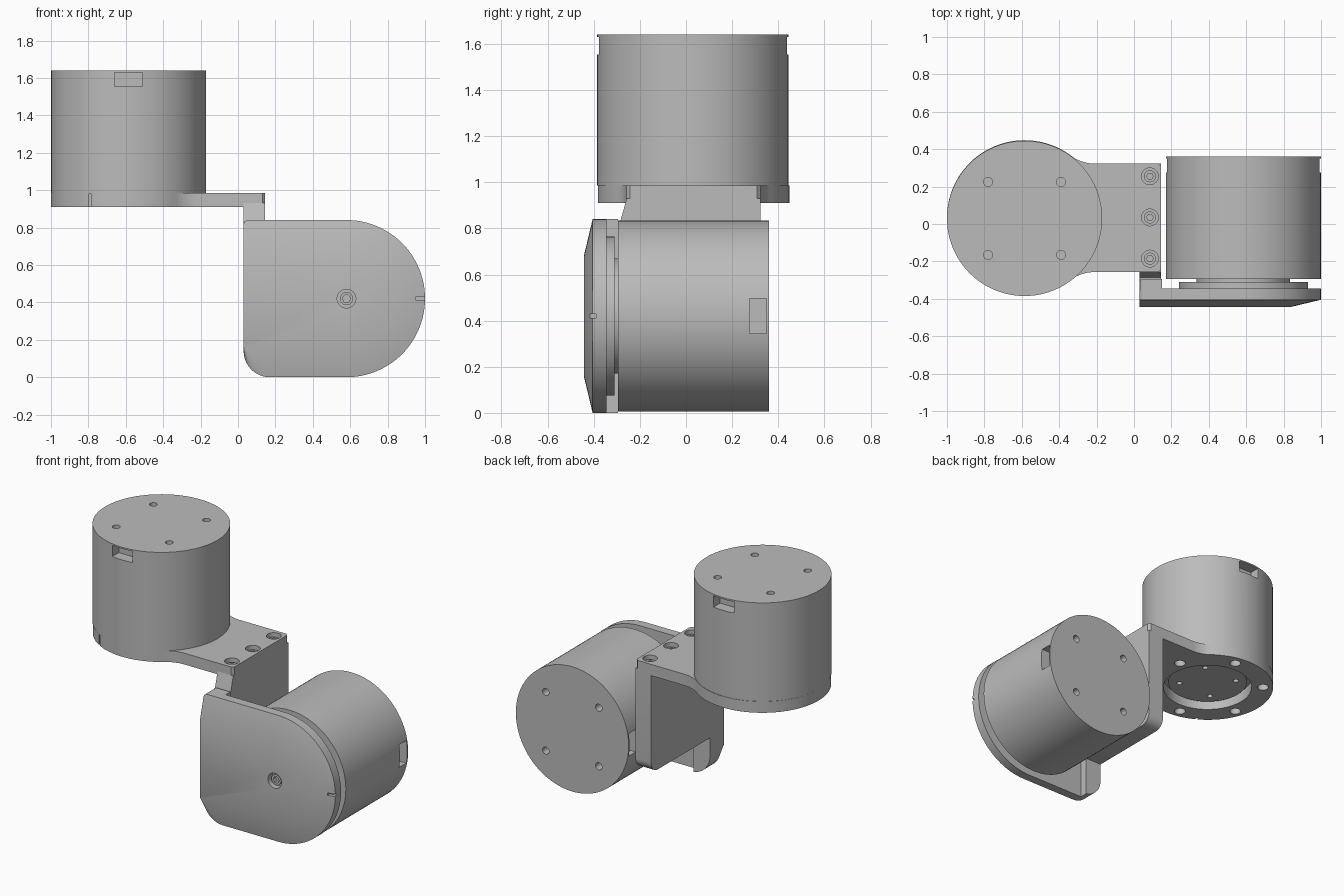
import bpy, bmesh
from math import sin, cos, pi, radians
from mathutils import Matrix, Vector

if "Cube" in bpy.data.objects:
    bpy.data.objects.remove(bpy.data.objects["Cube"])

grey = bpy.data.materials.new("machined grey")
grey.use_nodes = True
grey.diffuse_color = (0.5, 0.5, 0.5, 1)
grey.node_tree.nodes["Principled BSDF"].inputs["Base Color"].default_value = grey.diffuse_color

R = 0.415                                    # motor radius
TO_Y = Matrix.Rotation(-pi / 2, 4, 'X')      # local z -> +y
UPPER = Matrix.Translation((-0.585, 0.03, 0.985))
LOWER = Matrix.Translation((0.585, -0.295, 0.42)) @ TO_Y @ Matrix.Rotation(pi / 2, 4, 'Z')


def make(name, bm, matrix=Matrix()):
    bmesh.ops.recalc_face_normals(bm, faces=bm.faces)
    mesh = bpy.data.meshes.new(name)
    bm.to_mesh(mesh)
    bm.free()
    mesh.transform(matrix)
    mesh.materials.append(grey)
    ob = bpy.data.objects.new(name, mesh)
    bpy.context.collection.objects.link(ob)
    return ob


def loft(name, rings, matrix=Matrix()):
    """Closed solid through rings that share a point count."""
    bm = bmesh.new()
    rows = [[bm.verts.new(p) for p in ring] for ring in rings]
    n = len(rows[0])
    bm.faces.new(rows[0])
    bm.faces.new(rows[-1])
    for a, b in zip(rows, rows[1:]):
        for i in range(n):
            bm.faces.new((a[i], a[(i + 1) % n], b[(i + 1) % n], b[i]))
    return make(name, bm, matrix)


def arc(cx, cy, r, a0, a1, n):
    return [(cx + r * cos(radians(a0 + (a1 - a0) * i / n)),
             cy + r * sin(radians(a0 + (a1 - a0) * i / n))) for i in range(n + 1)]


def disc(name, r, z0, z1, matrix=Matrix(), at=(0, 0), sides=96):
    pts = arc(*at, r, 0, 360, sides)[:-1]
    return loft(name, [[(x, y, z) for x, y in pts] for z in (z0, z1)], matrix)


def box(name, lo, hi, matrix=Matrix()):
    corners = [(lo[0], lo[1]), (hi[0], lo[1]), (hi[0], hi[1]), (lo[0], hi[1])]
    return loft(name, [[(x, y, z) for x, y in corners] for z in (lo[2], hi[2])], matrix)


def cut(ob, cutters):
    bpy.context.view_layer.objects.active = ob
    for c in cutters:
        c.hide_render = True
        mod = ob.modifiers.new("cut", 'BOOLEAN')
        mod.operation, mod.solver, mod.object = 'DIFFERENCE', 'EXACT', c
        bpy.ops.object.modifier_apply(modifier=mod.name)
        bpy.data.objects.remove(c)


def hole(r, z0, z1, matrix=Matrix(), at=(0, 0), sides=24):
    return disc("cutter", r, z0, z1, matrix, at, sides)


# Motor housings with two connector slots and four end holes
for name, m in (("upper_motor", UPPER), ("lower_motor", LOWER)):
    body = disc(name + "_housing", R, 0, 0.655, m)
    cuts = [hole(0.024, 0.6, 0.7, m, (sx * 0.195, sy * 0.195))
            for sx in (-1, 1) for sy in (-1, 1)]
    for s in (-1, 1):
        ys = sorted((s * 0.34, s * 0.5))
        cuts.append(box("cutter", (-0.075, ys[0], 0.57), (0.075, ys[1], 0.645), m))
    cut(body, cuts)

# Output horns
horn = disc("upper_horn", 0.25, -0.035, 0.01, UPPER)
cut(horn, [hole(0.018, -0.1, -0.015, UPPER, (0.18 * cos(a), 0.18 * sin(a)), 16)
           for a in (pi / 4 + k * pi / 2 for k in range(4))])
disc("lower_horn_neck", 0.25, -0.03, 0.01, LOWER)
disc("lower_horn", 0.345, -0.06, -0.015, LOWER)

# Mounting flange: ring round the upper motor with a filleted neck
upper_side = [(0.13, 0.29), (-0.22, 0.29), (-0.25, 0.293), (-0.285, 0.303), (-0.31, 0.314)]
outline = [(0.145, -0.275), (0.145, 0.275)] + upper_side
outline += [(x - 0.585, y) for x, y in arc(0, 0, R, 52, 308, 72)]
outline += [(x, -y) for x, y in reversed(upper_side)]
flange = loft("mounting_flange", [[(x, y + 0.033, z) for x, y in outline] for z in (0.91, 0.985)])
cuts = [hole(0.28, -0.2, 0.1, UPPER, sides=96)]
cuts += [hole(0.035, -0.2, -0.03, UPPER, (0.352 * cos(a), 0.352 * sin(a)))
         for a in (radians(20 + 60 * k) for k in range(6))]
cuts.append(box("cutter", (-0.797, -0.45, 0.8), (-0.783, -0.31, 0.98)))
SCREWS = [(0.085, y) for y in (-0.185, 0.035, 0.255)]
cuts += [hole(0.045, 0.94, 1.1, at=p, sides=32) for p in SCREWS]
cut(flange, cuts)
for i, (x, y) in enumerate(SCREWS):
    ring = disc("bracket_screw_%d" % (i + 1), 0.032, 0.93, 0.962, at=(x, y), sides=32)
    cut(ring, [hole(0.018, 0.945, 1, at=(x, y), sides=6)])

# Upright wall of the bracket, profile in y-z
wall = [(0.323, 0.93), (0.323, 0.33)]
wall += arc(0.253, 0.33, 0.07, 0, -90, 8)[1:]
wall += [(-0.3, 0.26), (-0.36, 0.26), (-0.36, 0.82), (-0.285, 0.83), (-0.257, 0.93)]
loft("bracket_wall", [[(x, y, z) for y, z in wall] for x in (0.03, 0.145)])
# Fillet from the wall into the cover
loft("bracket_fillet", [[(x, y, z) for x, y in
     ((0.03, -0.31), (0.03, -0.2), (0.145, -0.2), (0.145, -0.31))] for z in (0.27, 0.6)])


# Front cover: round right end, square left end, chamfered front
def cover_outline(inset, top_r, low_r):
    r = 0.42 - inset
    pts = arc(0.58, 0.42, r, -90, 90, 48)
    pts += arc(0.03 + top_r, 0.42 + r - top_r, top_r, 90, 180, 10)
    return pts + arc(0.03 + low_r, 0.42 - r + low_r, low_r, 180, 270, 10)


full, face = cover_outline(0, 0.025, 0.14), cover_outline(0.16, 0.004, 0.004)
cover = loft("front_cover", [[(x, y, z) for x, z in pts]
             for y, pts in ((-0.345, full), (-0.405, full), (-0.443, face))])
FRONT = Matrix.Translation((0.58, -0.443, 0.42)) @ TO_Y
cut(cover, [hole(0.05, -0.1, 0.045, FRONT, sides=40),
            box("cutter", (0.95, -0.5, 0.412), (1.1, -0.39, 0.428))])
screw = disc("cover_screw", 0.035, 0.015, 0.06, FRONT, sides=32)
cut(screw, [hole(0.022, -0.1, 0.04, FRONT, sides=6)])
# Thick left edge of the cover, joining the wall
edge = [(0.15, 0.0)] + [(0.15, 0.84)] + [p for p in full if p[0] < 0.15]
loft("cover_edge", [[(x, y, z) for x, z in edge] for y in (-0.35, -0.295)])

# Smooth curved sides, keep hard edges
bpy.ops.object.select_all(action='DESELECT')
for ob in bpy.context.collection.objects:
    if ob.type == 'MESH' and grey.name in ob.data.materials:
        ob.select_set(True)
        bpy.context.view_layer.objects.active = ob
bpy.ops.object.shade_smooth_by_angle(angle=radians(25))
